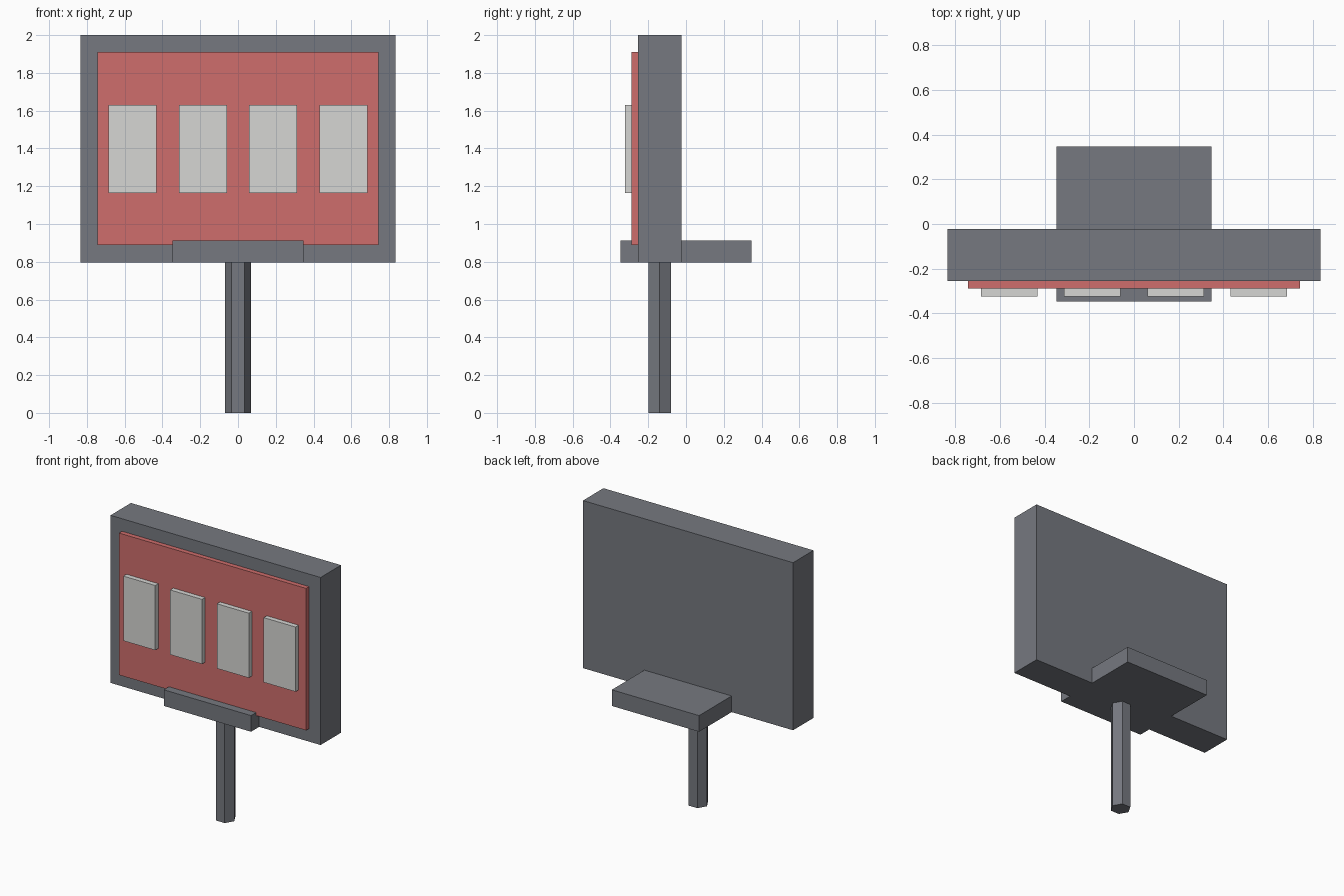
import bpy
import bmesh
from math import cos, sin, tau

default_cube = bpy.data.objects.get("Cube")
if default_cube:
    bpy.data.objects.remove(default_cube, do_unlink=True)


def make_material(name, rgb):
    mat = bpy.data.materials.new(name)
    mat.use_nodes = True
    colour = (*rgb, 1.0)
    mat.diffuse_color = colour
    mat.node_tree.nodes["Principled BSDF"].inputs["Base Color"].default_value = colour
    return mat


def make_prism(name, outline, bottom, top, mat):
    """Extrude a flat xy outline from bottom to top."""
    bm = bmesh.new()
    base = bm.faces.new([bm.verts.new((x, y, bottom)) for x, y in outline])
    side = bmesh.ops.extrude_face_region(bm, geom=[base], use_keep_orig=True)
    raised = [g for g in side["geom"] if isinstance(g, bmesh.types.BMVert)]
    bmesh.ops.translate(bm, verts=raised, vec=(0, 0, top - bottom))
    bmesh.ops.recalc_face_normals(bm, faces=bm.faces)
    mesh = bpy.data.meshes.new(name)
    bm.to_mesh(mesh)
    bm.free()
    mesh.materials.append(mat)
    obj = bpy.data.objects.new(name, mesh)
    bpy.context.collection.objects.link(obj)
    return obj


def make_box(name, centre_x, width, front, back, bottom, top, mat):
    left, right = centre_x + width / 2, centre_x - width / 2
    outline = [(right, front), (left, front), (left, back), (right, back)]
    return make_prism(name, outline, bottom, top, mat)


grey = make_material("slate grey", (0.18, 0.19, 0.215))
red = make_material("muted red", (0.62, 0.155, 0.15))
pale = make_material("pale grey", (0.67, 0.67, 0.655))

# Hexagonal post with a flat side to the front
hexagon = [(0.069 * cos(tau * i / 6), -0.14 + 0.069 * sin(tau * i / 6)) for i in range(6)]
make_prism("post", hexagon, 0, 0.8, grey)

# Board and the bracket that carries it
make_box("board", 0, 1.67, -0.255, -0.023, 0.796, 2, grey)
make_box("bracket", 0, 0.694, -0.347, 0.347, 0.796, 0.912, grey)

# Raised front panel with a row of four tiles
make_box("panel", 0, 1.488, -0.289, -0.25, 0.89, 1.91, red)
for i in range(4):
    make_box(f"tile_{i + 1}", (i - 1.5) * 0.372, 0.253, -0.324, -0.28, 1.165, 1.63, pale)
